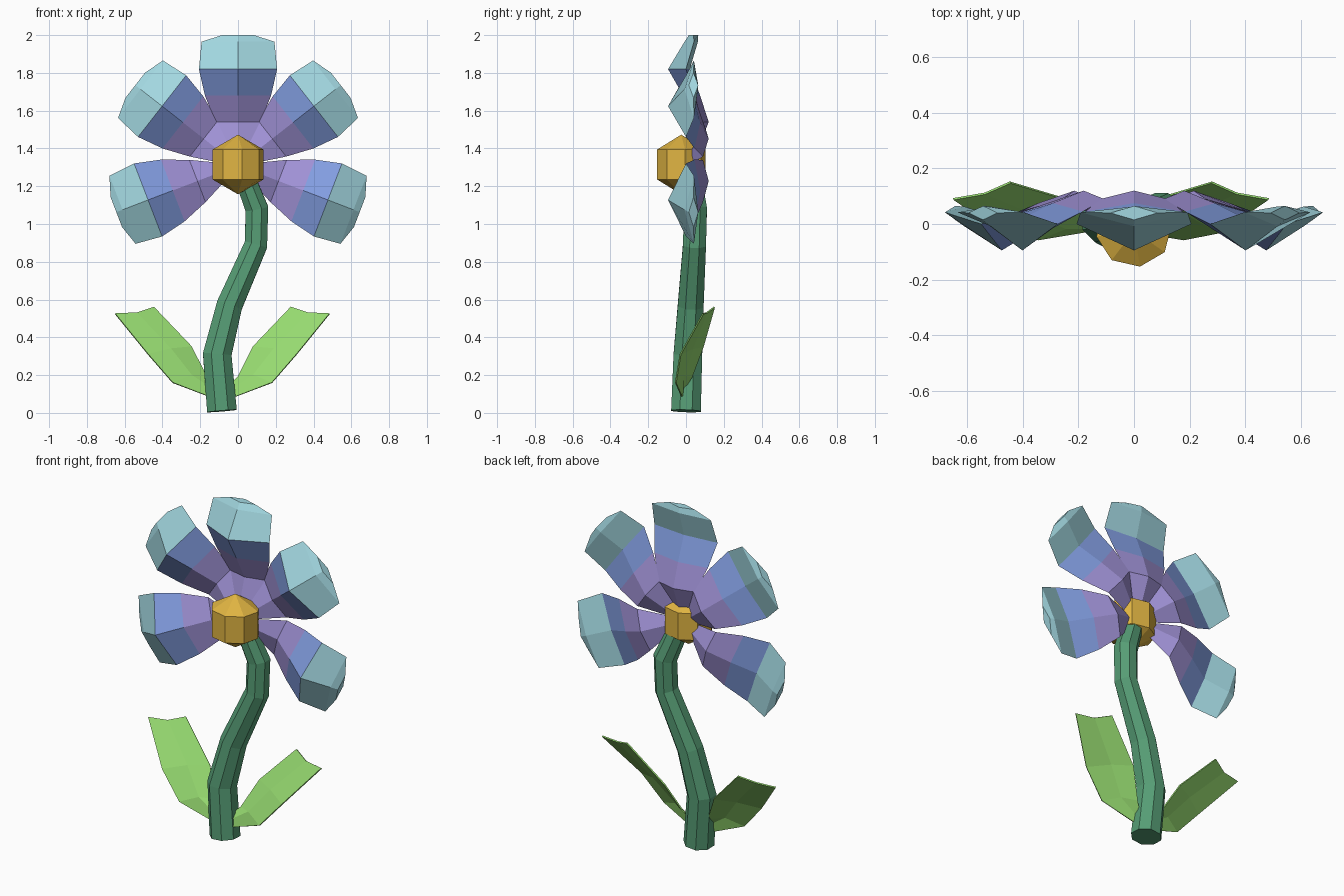
import bpy, bmesh, math
from mathutils import Vector, Matrix

if "Cube" in bpy.data.objects:
    bpy.data.objects.remove(bpy.data.objects["Cube"])


def material(name, r, g, b):
    """Flat material from 0-255 display values."""
    def lin(c):
        c /= 255
        return c / 12.92 if c < 0.04 else ((c + 0.055) / 1.055) ** 2.4
    col = (lin(r), lin(g), lin(b), 1)
    m = bpy.data.materials.new(name)
    m.use_nodes = True
    m.diffuse_color = col
    m.node_tree.nodes["Principled BSDF"].inputs["Base Color"].default_value = col
    return m


purple = material("petal purple", 160, 146, 214)
blue = material("petal blue", 130, 157, 224)
cyan = material("petal pale cyan", 162, 215, 224)
gold = material("centre gold", 224, 180, 66)
stem_green = material("stem green", 86, 157, 117)
leaf_green = material("leaf green", 150, 218, 112)


def finish(bm, name, mats):
    bmesh.ops.recalc_face_normals(bm, faces=bm.faces)
    mesh = bpy.data.meshes.new(name)
    bm.to_mesh(mesh)
    bm.free()
    for m in mats:
        mesh.materials.append(m)
    return add_object(name, mesh)


def add_object(name, mesh):
    ob = bpy.data.objects.new(name, mesh)
    bpy.context.collection.objects.link(ob)
    return ob


def loft(bm, rings, mats=None):
    """Skin closed rings of points, with both ends capped."""
    loops = [[bm.verts.new(p) for p in ring] for ring in rings]
    n = len(loops[0])
    for k, (a, b) in enumerate(zip(loops, loops[1:])):
        for i in range(n):
            j = (i + 1) % n
            f = bm.faces.new((a[i], a[j], b[j], b[i]))
            f.material_index = mats[k] if mats else 0
    bm.faces.new(loops[0]).material_index = mats[0] if mats else 0
    bm.faces.new(loops[-1]).material_index = mats[-1] if mats else 0


# Petals: diamond sections (distance, half width, side y, front y, back y)
sections = [
    (0.09, 0.05, 0.04, 0.015, 0.065),
    (0.23, 0.12, 0.09, 0.06, 0.12),
    (0.37, 0.175, 0.045, -0.015, 0.075),
    (0.51, 0.207, 0.0, -0.095, 0.02),
    (0.655, 0.193, 0.042, -0.008, 0.063),
    (0.69, 0.085, 0.04, 0.015, 0.065),
]
bm = bmesh.new()
loft(bm, [[(-w, s, r), (0, f, r), (w, s, r), (0, b, r)]
          for r, w, s, f, b in sections], [0, 0, 1, 2, 2])
top_petal = finish(bm, "top_petal", [purple, blue, cyan])
petals = [top_petal]
for name, angle in (("upper_left_petal", 52), ("lower_left_petal", 111),
                    ("lower_right_petal", -111), ("upper_right_petal", -52)):
    ob = add_object(name, top_petal.data)
    ob.rotation_euler.y = math.radians(angle)
    petals.append(ob)
for ob in petals:
    ob.location.z = 1.31

# Flower centre: coarse faceted ball
bm = bmesh.new()
bmesh.ops.create_uvsphere(bm, u_segments=8, v_segments=3, radius=0.158)
bmesh.ops.rotate(bm, verts=bm.verts, matrix=Matrix.Rotation(math.radians(9), 3, "Z"))
centre = finish(bm, "flower_centre", [gold])
centre.location = (0, -0.025, 1.315)
centre.scale.y = 0.95

# Stem: eight-sided tube swept along a bent path
path = [Vector(p) for p in ((-0.085, 0, 0.01), (-0.11, 0.01, 0.31), (-0.045, 0.025, 0.57),
                            (0.095, 0.045, 0.89), (0.1, 0.05, 1.08), (0.015, 0.02, 1.3))]
radii = (0.085, 0.082, 0.074, 0.066, 0.066, 0.056)
rings = []
for k, (p, rad) in enumerate(zip(path, radii)):
    along = path[min(k + 1, len(path) - 1)] - path[max(k - 1, 0)]
    turn = Vector((0, 0, 1)).rotation_difference(along)
    ring = []
    for i in range(8):
        a = math.tau * (i + 0.5) / 8
        ring.append(p + turn @ Vector((rad * math.cos(a), rad * math.sin(a), 0)))
    rings.append(ring)
bm = bmesh.new()
loft(bm, rings)
finish(bm, "stem", [stem_green])

# Leaves: rows of lower edge, midrib, upper edge, mirrored about the stem base
rows = [
    ((-0.03, -0.02, 0.08), (-0.04, -0.015, 0.12), (-0.04, 0.0, 0.15)),
    ((0.18, -0.055, 0.16), (0.08, -0.015, 0.2), (0.0, 0.03, 0.19)),
    ((0.31, -0.03, 0.31), (0.19, 0.035, 0.34), (0.08, 0.09, 0.35)),
    ((0.485, 0.09, 0.525), (0.37, 0.11, 0.53), (0.28, 0.15, 0.56)),
]
pivot = -0.083
for name, side in (("left_leaf", 1), ("right_leaf", -1)):
    bm = bmesh.new()
    grid = [[bm.verts.new((pivot + side * (x - pivot), y, z)) for x, y, z in row] for row in rows]
    for a, b in zip(grid, grid[1:]):
        for i in range(2):
            bm.faces.new((a[i], a[i + 1], b[i + 1], b[i]))
    leaf = finish(bm, name, [leaf_green])
    thick = leaf.modifiers.new("thickness", "SOLIDIFY")
    thick.thickness = 0.008
    thick.offset = 0
